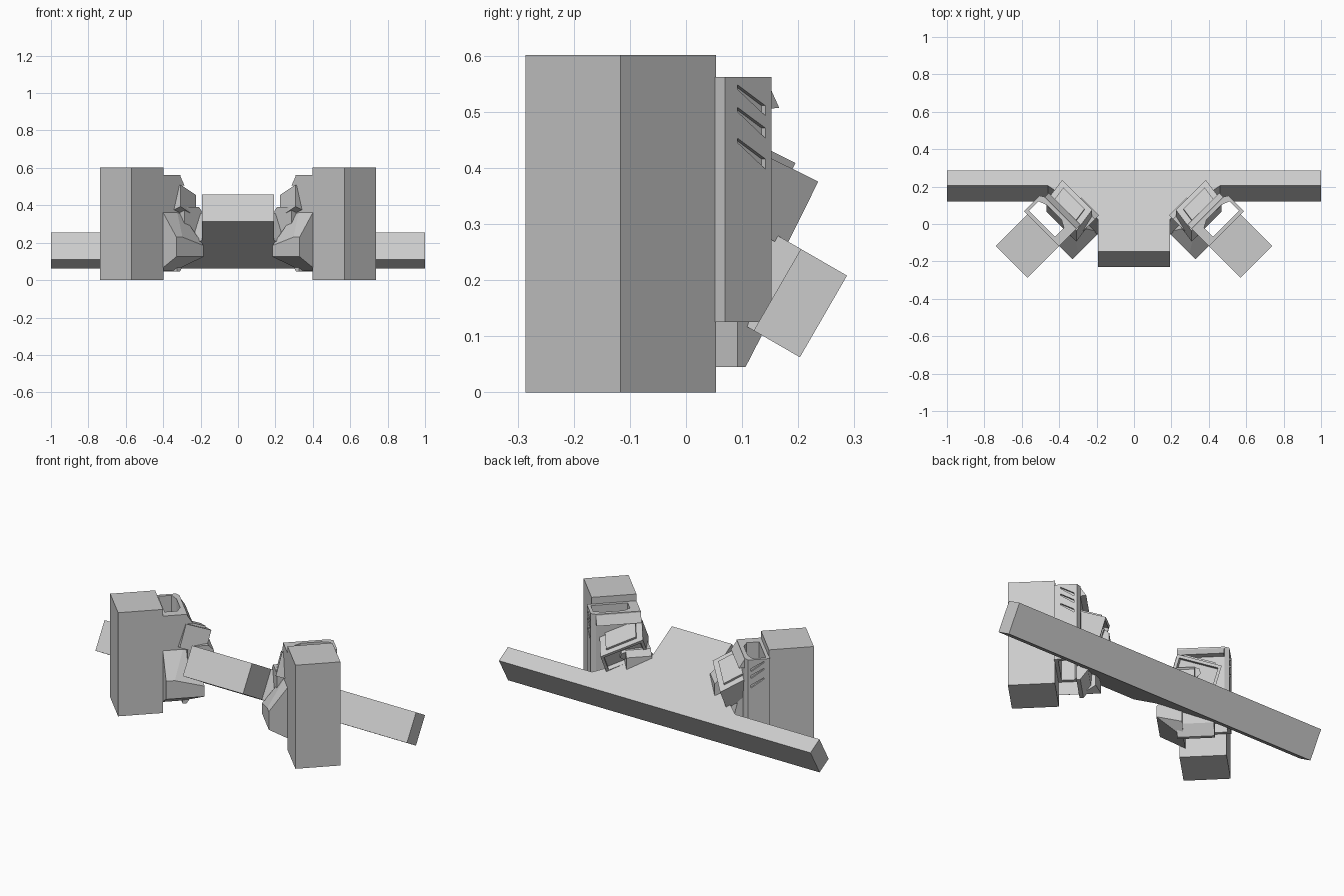
import bpy, bmesh, math
from mathutils import Vector

cube = bpy.data.objects.get("Cube")
if cube:
    bpy.data.objects.remove(cube, do_unlink=True)

grey = bpy.data.materials.new("plain_grey")
grey.use_nodes = True
grey.diffuse_color = (0.6, 0.6, 0.6, 1)
grey.node_tree.nodes["Principled BSDF"].inputs["Base Color"].default_value = (0.6, 0.6, 0.6, 1)
R = math.sqrt(0.5)


def finish(name, bm):
    bmesh.ops.recalc_face_normals(bm, faces=bm.faces)
    mesh = bpy.data.meshes.new(name)
    bm.to_mesh(mesh)
    bm.free()
    mesh.materials.append(grey)
    obj = bpy.data.objects.new(name, mesh)
    bpy.context.scene.collection.objects.link(obj)
    return obj


def prism(name, outline, low, high, place):
    """Extrude an outline between two levels; place maps (a, b, level) to space."""
    bm = bmesh.new()
    rings = [[bm.verts.new(place(a, b, h)) for a, b in outline] for h in (low, high)]
    for ring in rings:
        bm.faces.new(ring)
    count = len(outline)
    for i in range(count):
        j = (i + 1) % count
        bm.faces.new((rings[0][i], rings[0][j], rings[1][j], rings[1][i]))
    return finish(name, bm)


def hull(name, points, place):
    bm = bmesh.new()
    for p in points:
        bm.verts.new(place(*p))
    bmesh.ops.convex_hull(bm, input=bm.verts)
    bmesh.ops.dissolve_limit(bm, angle_limit=0.02, verts=bm.verts, edges=bm.edges)
    return finish(name, bm)


def box(n, t, z):
    return [(a, b, c) for a in n for b in t for c in z]


def cut(target, cutter):
    mod = target.modifiers.new("cut", "BOOLEAN")
    mod.operation = "DIFFERENCE"
    mod.solver = "EXACT"
    mod.object = cutter
    bpy.context.view_layer.objects.active = target
    bpy.ops.object.modifier_apply(modifier=mod.name)
    bpy.data.objects.remove(cutter, do_unlink=True)


# Tilted T-shaped yoke with corner gussets
def yoke_space(x, d, h):
    return (x, 0.287 - 0.866 * d - 0.5 * h, 0.208 + 0.5 * d - 0.866 * h)


half = [(1, 0), (1, 0.095), (0.46, 0.095), (0.193, 0.3), (0.193, 0.5)]
outline = half + [(-x, d) for x, d in reversed(half)]
prism("yoke", outline, 0, 0.168, yoke_space)

for side, label in ((1, "left"), (-1, "right")):
    # Arm frame: n points away from the block, t runs along its inner face
    def arm(n, t, z):
        return Vector((side * (t - n) * R, (n + t) * R, z))

    def across(n, z, t):
        return arm(n, t, z)

    # Tall forearm block
    hull(label + "_forearm_block", box((-0.605, -0.365), (0.20, 0.44), (0, 0.601)), arm)

    # Hollow sleeve with three slanted vents
    sleeve = prism(label + "_sleeve",
                   [(-0.367, 0.2), (-0.367, 0.465), (-0.25, 0.465), (-0.235, 0.44), (-0.235, 0.2)],
                   0.125, 0.562, arm)
    cut(sleeve, prism("cutter",
                      [(-0.347, 0.25), (-0.347, 0.447), (-0.275, 0.447), (-0.258, 0.4),
                       (-0.258, 0.29), (-0.28, 0.25)], 0, 0.7, arm))
    for z in (0.54, 0.5, 0.445):
        vent = [(-0.335, z), (-0.265, z - 0.047), (-0.265, z - 0.029), (-0.335, z + 0.016 - 0.008)]
        cut(sleeve, prism("cutter", vent, 0.455, 0.5, across))

    # Hooked lip on the sleeve top
    prism(label + "_sleeve_lip", [(-0.24, 0.562), (-0.205, 0.507), (-0.24, 0.505)],
          0.2, 0.44, across)

    # Faceted palm in front and its inner wall
    hull(label + "_palm",
         [(n, 0.1, z) for n, z in ((-0.366, 0.125), (-0.16, 0.125), (-0.16, 0.185),
                                   (-0.32, 0.23), (-0.366, 0.23))]
         + [(n, 0.23, z) for n, z in ((-0.366, 0.05), (-0.25, 0.05), (-0.175, 0.1),
                                      (-0.175, 0.22), (-0.24, 0.4), (-0.366, 0.4))], arm)
    prism(label + "_palm_wall",
          [(-0.26, 0.045), (-0.24, 0.045), (-0.2, 0.1), (-0.19, 0.22), (-0.235, 0.4), (-0.26, 0.4)],
          0.2, 0.39, across)

    # Chamfered knuckle next to the yoke
    prism(label + "_knuckle",
          [(-0.24, 0.2), (-0.14, 0.2), (-0.1, 0.24), (-0.1, 0.36), (-0.13, 0.39), (-0.24, 0.39)],
          0.165, 0.3, across)

    # Tilted finger housing: axes along, inward and down
    along = Vector((0, 0.944, -0.33))
    inward = Vector((-0.92, -0.13, 0.37)).normalized()
    down = along.cross(inward).normalized()
    if down.z > 0:
        down = -down
    top = Vector((-0.105, 0.325, 0.415))

    def finger(a, b, c):
        return arm(*(top + along * a + inward * b + down * c))

    housing = hull(label + "_finger_housing",
                   box((-0.12, 0.12), (0, 0.15), (0, 0.13)), finger)
    bm = bmesh.new()
    bm.from_mesh(housing.data)
    end_point = finger(0, 0, 0.065)
    end = min(bm.faces, key=lambda f: (f.calc_center_median() - end_point).length)
    bmesh.ops.inset_region(bm, faces=[end], thickness=0.022, depth=0)
    bmesh.ops.inset_region(bm, faces=[end], thickness=0.004, depth=-0.025)
    bm.to_mesh(housing.data)
    bm.free()

    # Raised plate along the housing top
    hull(label + "_housing_plate", box((-0.085, 0.085), (0.03, 0.15), (-0.012, 0.005)), finger)

    # Hexagonal bolt in the recess
    ring = [(0.026 * math.cos(i * math.pi / 3), 0.065 + 0.026 * math.sin(i * math.pi / 3))
            for i in range(6)]
    prism(label + "_bolt", ring, 0.005, 0.03, lambda a, c, b: finger(a, b, c))
